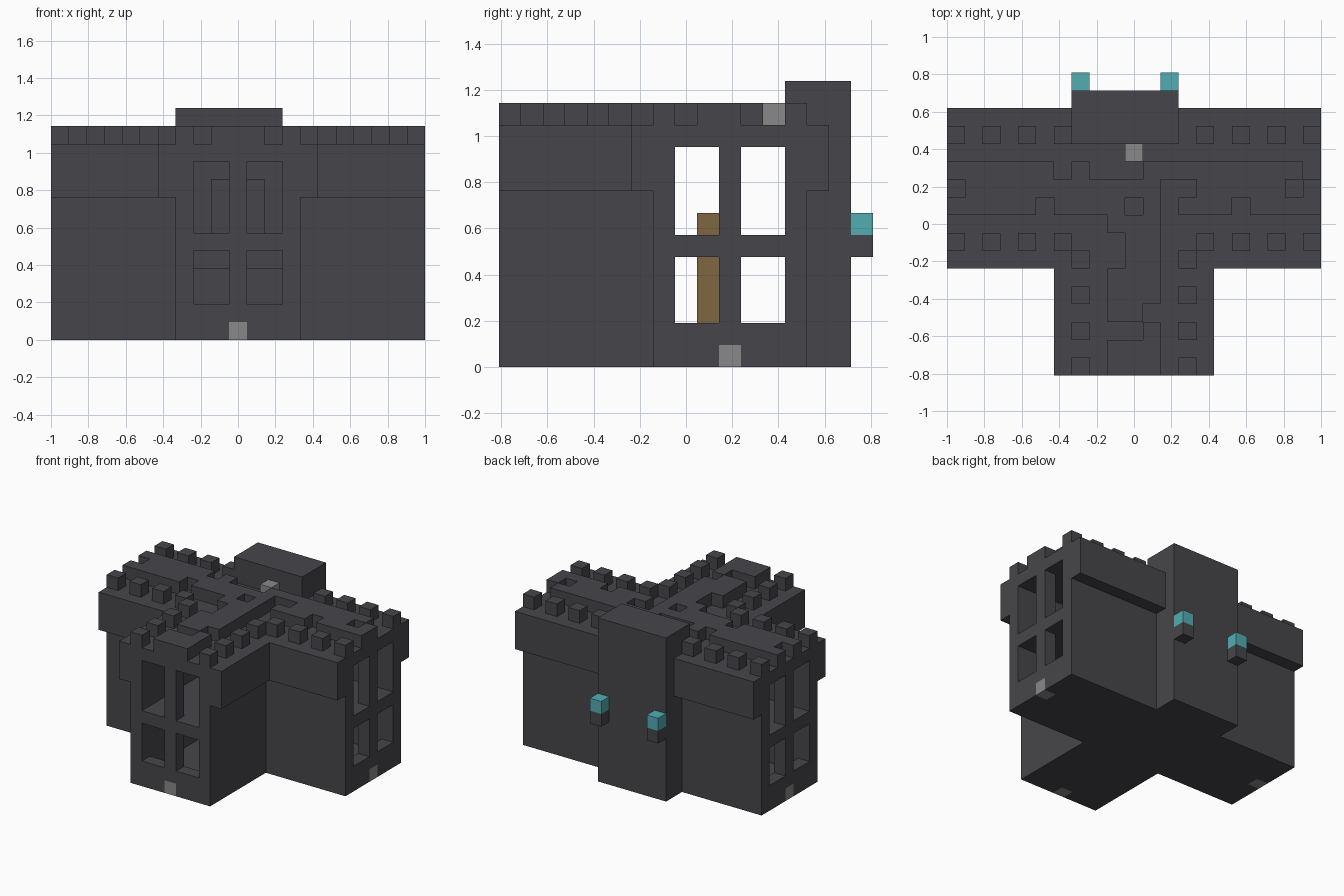
import bpy
import bmesh
from mathutils import Vector

cube = bpy.data.objects.get("Cube")
if cube:
    bpy.data.objects.remove(cube, do_unlink=True)

U = 2 / 21                      # edge of one building block
ORIGIN = Vector((-1, -8.5 * U, 0))
cells = {}                      # block position -> part name


def fill(part, xs, ys, zs):
    """Set a box of blocks, given half-open ranges, to a part (None carves)."""
    for x in range(*xs):
        for y in range(*ys):
            for z in range(*zs):
                if part:
                    cells[x, y, z] = part
                else:
                    cells.pop((x, y, z), None)


def block(part, x, y, z):
    fill(part, (x, x + 1), (y, y + 1), (z, z + 1))


def material(name, rgb):
    mat = bpy.data.materials.new(name)
    mat.use_nodes = True
    mat.diffuse_color = (*rgb, 1)
    mat.node_tree.nodes["Principled BSDF"].inputs["Base Color"].default_value = (*rgb, 1)
    return mat


stone = material("dark stone", (0.062, 0.060, 0.068))
glow = material("pale light", (0.25, 0.25, 0.25))
teal = material("teal flame", (0.085, 0.42, 0.45))
wood = material("brown wood", (0.21, 0.135, 0.05))

# Lower walls and the wider upper storey
fill("lower_walls", (0, 21), (7, 14), (0, 8))
fill("lower_walls", (7, 14), (0, 7), (0, 8))
fill("upper_storey", (0, 21), (6, 15), (8, 11))
fill("upper_storey", (6, 15), (0, 6), (8, 11))

# Hollow rooms on two floors, joined by doorways
for bottom, top in ((1, 5), (6, 10)):
    fill(None, (1, 20), (8, 13), (bottom, top))
    fill(None, (8, 13), (1, 7), (bottom, top))
fill(None, (8, 13), (7, 8), (1, 4))
fill(None, (9, 12), (7, 8), (6, 9))

# Windows in the three gable walls
for bottom, top in ((2, 5), (6, 10)):
    for a in (8, 11):
        fill(None, (a, a + 2), (0, 1), (bottom, top))
        for end in (0, 20):
            fill(None, (end, end + 1), (a, a + 2), (bottom, top))

# Raised roof walk with worn gaps
fill("roof_walk", (0, 21), (9, 12), (11, 12))
fill("roof_walk", (9, 12), (0, 9), (11, 12))
gaps = ((0, 10), (5, 9), (6, 11), (8, 11), (9, 11), (10, 11), (20, 11),
        (19, 10), (12, 10), (13, 10), (12, 9), (16, 9), (10, 9),
        (9, 7), (9, 6), (11, 3), (9, 2), (10, 2))
for x, y in gaps:
    block(None, x, y, 11)

# Battlements
for x in (0, 2, 4, 6, 14, 16, 18, 20):
    for y in (7, 13):
        block("battlements", x, y, 11)
for y in (0, 2, 4, 6):
    for x in (7, 13):
        block("battlements", x, y, 11)

# Rear tower with two torches
fill("rear_tower", (7, 13), (13, 16), (0, 13))
for x in (7, 12):
    block("torch_brackets", x, 16, 5)
    block("torch_flames", x, 16, 6)

# Lights and inner post
for x, y, z in ((10, 0, 0), (0, 10, 0), (20, 10, 0), (10, 12, 11)):
    block("lights", x, y, z)
fill("inner_post", (10, 11), (9, 10), (1, 7))

# Turn each part into a mesh of its exposed block faces
special = {"lights": glow, "torch_flames": teal, "inner_post": wood}
for part in sorted(set(cells.values())):
    bm = bmesh.new()
    for pos, owner in cells.items():
        if owner != part:
            continue
        centre = Vector(pos) + Vector((0.5, 0.5, 0.5))
        for axis in range(3):
            for sign in (-1, 1):
                n = Vector((0, 0, 0))
                n[axis] = sign
                if tuple(int(p + d) for p, d in zip(pos, n)) in cells:
                    continue
                a = Vector((0, 0, 0))
                a[(axis + 1) % 3] = 0.5
                b = n.cross(a)
                corners = (a + b, b - a, -a - b, a - b)
                bm.faces.new([bm.verts.new(ORIGIN + U * (centre + n / 2 + c))
                              for c in corners])
    bmesh.ops.remove_doubles(bm, verts=bm.verts, dist=0.001)
    mesh = bpy.data.meshes.new(part)
    bm.to_mesh(mesh)
    bm.free()
    mesh.materials.append(special.get(part, stone))
    bpy.context.collection.objects.link(bpy.data.objects.new(part, mesh))
